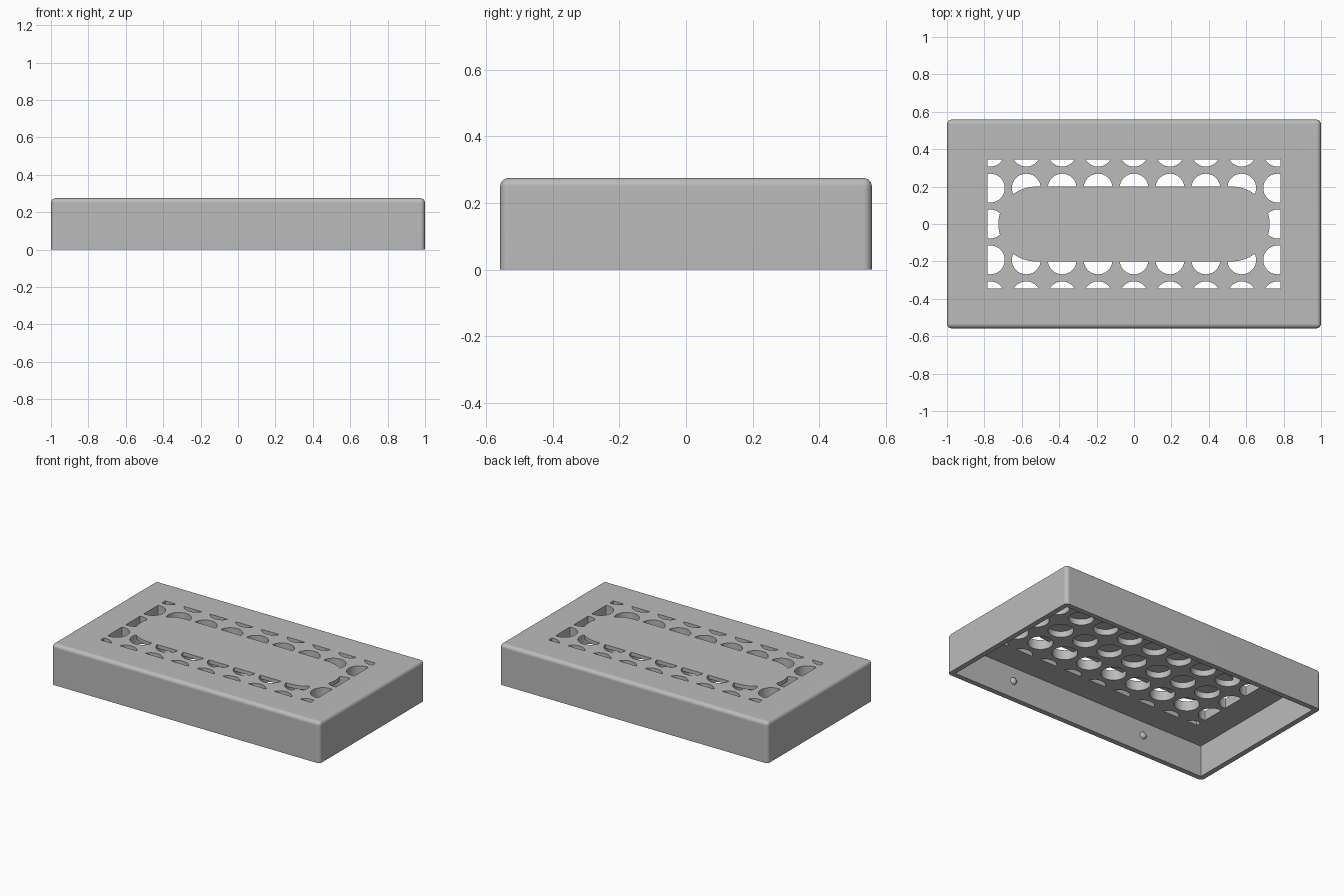
import bpy, bmesh, math
from mathutils import Matrix

if "Cube" in bpy.data.objects:
    bpy.data.objects.remove(bpy.data.objects["Cube"], do_unlink=True)

HALF_X, HALF_Y, TOP = 1.0, 0.558, 0.275
WALL, CEILING, PANEL_UNDERSIDE = 0.035, 0.21, 0.25
PITCH, HOLE_RADIUS = 0.192, 0.077

grey = bpy.data.materials.new("plain_grey")
grey.use_nodes = True
grey.diffuse_color = (0.5, 0.5, 0.5, 1)
grey.node_tree.nodes["Principled BSDF"].inputs["Base Color"].default_value = (0.5, 0.5, 0.5, 1)


def make_object(name, bm):
    bmesh.ops.recalc_face_normals(bm, faces=bm.faces)
    mesh = bpy.data.meshes.new(name)
    bm.to_mesh(mesh)
    bm.free()
    mesh.materials.append(grey)
    obj = bpy.data.objects.new(name, mesh)
    bpy.context.collection.objects.link(obj)
    return obj


def box(half_x, half_y, z0, z1):
    bm = bmesh.new()
    place = Matrix.Translation((0, 0, (z0 + z1) / 2)) @ Matrix.Diagonal((2 * half_x, 2 * half_y, z1 - z0, 1))
    bmesh.ops.create_cube(bm, size=1, matrix=place)
    return bm


def boolean(obj, cutter, operation):
    """Apply a boolean and discard the cutter."""
    mod = obj.modifiers.new(operation.lower(), 'BOOLEAN')
    mod.operation, mod.object, mod.solver = operation, cutter, 'EXACT'
    bpy.context.view_layer.update()
    result = bpy.data.meshes.new_from_object(obj.evaluated_get(bpy.context.evaluated_depsgraph_get()))
    obj.modifiers.clear()
    obj.data = result
    bpy.data.objects.remove(cutter, do_unlink=True)


def smooth(obj):
    obj.data.shade_smooth()
    obj.data.set_sharp_from_angle(angle=math.radians(30))
    mod = obj.modifiers.new("weighted_normals", 'WEIGHTED_NORMAL')
    mod.keep_sharp = True


# Outer cover: rounded along the top and upright edges, square at the bottom
bm = box(HALF_X, HALF_Y, 0, TOP)
rounded = [e for e in bm.edges if max(v.co.z for v in e.verts) > TOP / 2]
bmesh.ops.bevel(bm, geom=rounded, offset=0.025, segments=6, profile=0.5, affect='EDGES')
cover = make_object("cover", bm)
boolean(cover, make_object("cavity", box(HALF_X - WALL, HALF_Y - WALL, -0.1, CEILING)), 'DIFFERENCE')

# Grid of round vents, trimmed to a rectangle
bm = bmesh.new()
for i in range(-4, 5):
    for j in range(-2, 3):
        bmesh.ops.create_cone(bm, cap_ends=True, segments=40, radius1=HOLE_RADIUS, radius2=HOLE_RADIUS,
                              depth=0.2, matrix=Matrix.Translation((i * PITCH, j * PITCH, 0.25)))
vents = make_object("vents", bm)
boolean(vents, make_object("vent_limit", box(0.783, 0.345, 0, 0.5)), 'INTERSECT')

# Solid panel with round ends that closes the central vents from above
bm = bmesh.new()
ring = []
for k in range(66):
    side = 1 if k < 33 else -1
    a = math.pi * ((k % 33) / 32 - 0.5) + (0 if side > 0 else math.pi)
    ring.append(bm.verts.new((side * 0.525 + 0.2 * math.cos(a), 0.2 * math.sin(a), PANEL_UNDERSIDE)))
face = bm.faces.new(ring)
raised = bmesh.ops.extrude_face_region(bm, geom=[face])["geom"]
bmesh.ops.translate(bm, vec=(0, 0, 0.2), verts=[v for v in raised if isinstance(v, bmesh.types.BMVert)])
boolean(vents, make_object("panel", bm), 'DIFFERENCE')

boolean(cover, vents, 'DIFFERENCE')
smooth(cover)

# Snap bumps on the inside of the long walls
for x, x_name in ((-0.51, "right"), (0.51, "left")):
    for side, y_name in ((-1, "front"), (1, "back")):
        bm = bmesh.new()
        bmesh.ops.create_uvsphere(bm, u_segments=24, v_segments=12, radius=0.024,
                                  matrix=Matrix.Translation((x, side * (HALF_Y - WALL + 0.004), 0.115)))
        smooth(make_object(f"snap_bump_{y_name}_{x_name}", bm))
